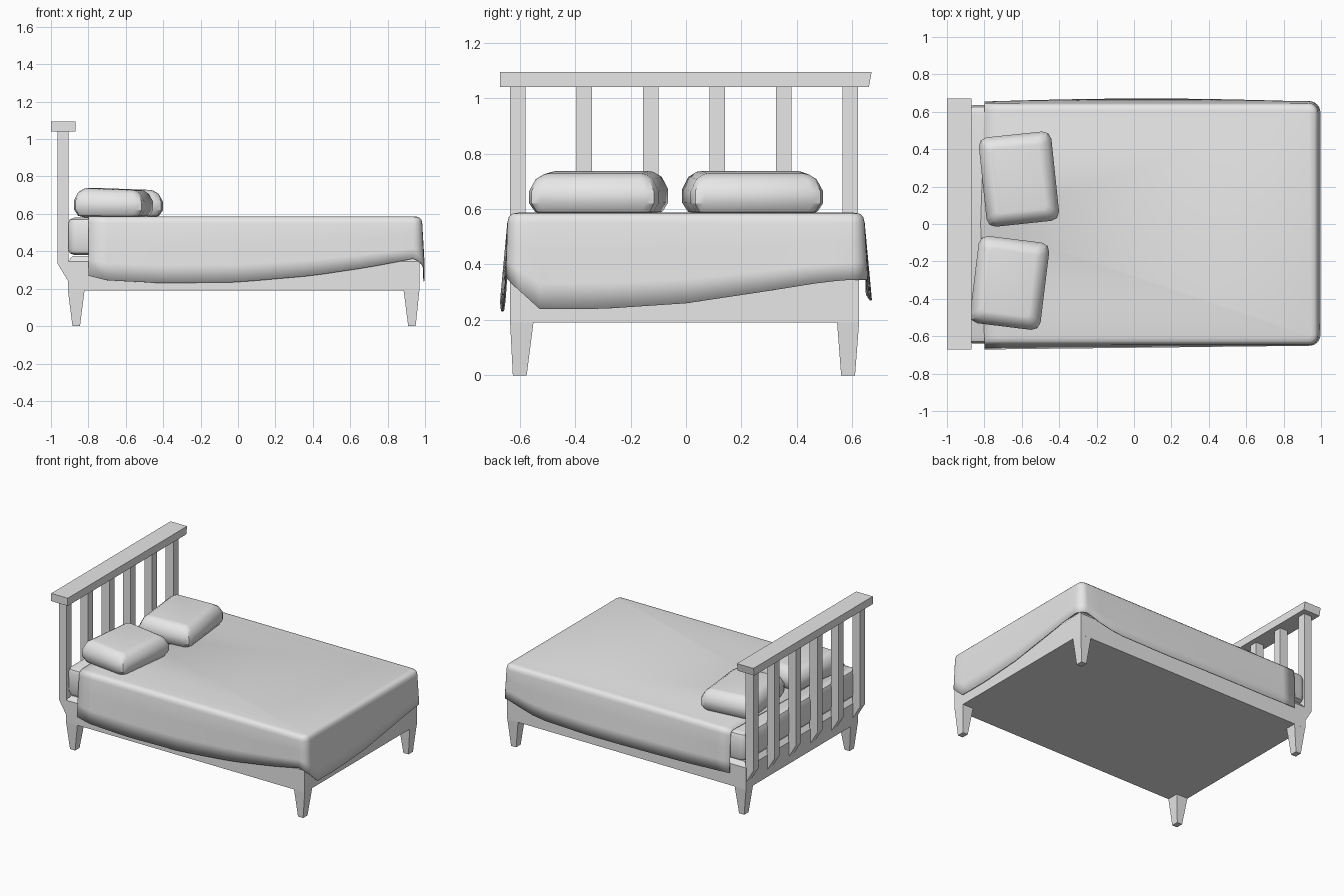
import bpy, bmesh, math
from mathutils import Matrix, Vector

if "Cube" in bpy.data.objects:
    bpy.data.objects.remove(bpy.data.objects["Cube"])

grey = bpy.data.materials.new("plain grey")
grey.diffuse_color = (0.8, 0.8, 0.8, 1)
grey.use_nodes = True
grey.node_tree.nodes["Principled BSDF"].inputs["Base Color"].default_value = grey.diffuse_color


def make(name, verts, faces, smooth=0):
    me = bpy.data.meshes.new(name)
    me.from_pydata(verts, [], faces)
    bm = bmesh.new()
    bm.from_mesh(me)
    bmesh.ops.recalc_face_normals(bm, faces=bm.faces)
    bm.to_mesh(me)
    bm.free()
    ob = bpy.data.objects.new(name, me)
    bpy.context.collection.objects.link(ob)
    me.materials.append(grey)
    if smooth:
        bpy.ops.object.select_all(action='DESELECT')
        ob.select_set(True)
        bpy.context.view_layer.objects.active = ob
        bpy.ops.object.shade_smooth_by_angle(angle=math.radians(smooth))
    return ob


def loft(name, rings, smooth=0):
    """Closed solid through rings with equal point counts."""
    n = len(rings[0])
    verts = [p for r in rings for p in r]
    faces = [(k*n + i, k*n + (i+1) % n, (k+1)*n + (i+1) % n, (k+1)*n + i)
             for k in range(len(rings) - 1) for i in range(n)]
    faces += [tuple(range(n)), tuple(range(len(verts) - n, len(verts)))]
    return make(name, verts, faces, smooth)


def rect(x0, x1, y0, y1, z):
    return [(x0, y0, z), (x1, y0, z), (x1, y1, z), (x0, y1, z)]


def box(name, x0, x1, y0, y1, z0, z1):
    return loft(name, [rect(x0, x1, y0, y1, z0), rect(x0, x1, y0, y1, z1)])


def rounded(hx, hy, r, z, steps=3):
    """Rounded rectangle ring about the origin."""
    pts = []
    for q, (sx, sy) in enumerate([(1, 1), (-1, 1), (-1, -1), (1, -1)]):
        for i in range(steps + 1):
            a = math.pi/2 * (q + i/steps)
            pts.append((sx*(hx-r) + r*math.cos(a), sy*(hy-r) + r*math.sin(a), z))
    return pts


def interp(table, t):
    for (a, u), (b, v) in zip(table, table[1:]):
        if t <= b:
            return u + (v-u) * max(0, (t-a)/(b-a))
    return table[-1][1]


# Frame with tapered legs
loft("frame", [rect(-.91, .97, -.635, .625, .19), rect(-.91, .97, -.635, .625, .345),
               rect(-.885, .95, -.61, .60, .375)])
for xn, xt, xb in (("head", (-.91, -.82), (-.885, -.845)), ("foot", (.885, .97), (.91, .95))):
    for yn, yt, yb in (("front", (-.635, -.55), (-.625, -.575)),
                       ("back", (.545, .625), (.56, .61))):
        loft(f"{xn}_{yn}_leg", [rect(*xb, *yb, 0), rect(*xt, *yt, .195)])

# Headboard slats with a slanted foot, and the top rail
for i in range(6):
    y = -.635 + .24*i
    profile = [(-.965, .335), (-.905, .235), (-.905, 1.045), (-.965, 1.045)]
    loft(f"headboard_slat_{i+1}", [[(x, yy, z) for x, z in profile] for yy in (y, y + .056)])
loft("headboard_rail", [rect(-1, -.87, -.672, .66, 1.04), rect(-1, -.87, -.672, .67, 1.095)])

# Mattress with rounded edges
mattress = [(.035, .38), (.01, .39), (0, .415), (0, .545), (.01, .57), (.035, .58)]
rings = [[(x + .025, y - .002, z) for x, y, _ in rounded(.935 - i, .637 - i, .05 - i, 0)]
         for i, z in mattress]
loft("mattress", rings, 40)

# Blanket: a U-shaped drape with a wavy hem
R, CX, CY = .05, .935, .595
front = [(-.8, .27), (-.7, .245), (-.4, .23), (0, .235), (.4, .27), (.7, .315), (.94, .36)]
foot = [(-.65, .355), (-.595, .265), (-.54, .24), (-.3, .24), (0, .26), (.3, .305),
        (.5, .337), (.6, .345)]
back = [(-.8, .29), (-.5, .28), (.3, .27), (.7, .28), (.94, .34)]
path = []  # base point, outward normal, hem height, flare
N = 18
for i in range(N):
    x = -.8 + (CX + .8) * i/N
    path.append((x, -CY, (0, -1), interp(front, x), .026 - .02*i/N))
for i in range(7):
    a = -math.pi/2 + math.pi/2 * i/6
    path.append((CX, -CY, (math.cos(a), math.sin(a)), .36 - .06*(i/6)**1.5, .006 + .006*i/6))
for i in range(1, N):
    y = -CY + 2*CY * i/N
    path.append((CX, y, (1, 0), interp(foot, y), .012))
for i in range(7):
    a = math.pi/2 * i/6
    path.append((CX, CY, (math.cos(a), math.sin(a)), .345, .012))
for i in range(1, N + 1):
    x = CX - (CX + .8) * i/N
    path.append((x, CY, (0, 1), interp(back, x), .01 + .016*math.sin(math.pi*i/N)))

rows = [(-.04, .587, 0), (-.018, .583, 0), (-.005, .571, 0), (0, .55, 0),
        (0, 0, .35), (0, 0, .7), (0, 0, 1)]
verts, faces, n = [], [], len(path)
for off, z, drop in rows:
    for bx, by, nrm, hem, flare in path:
        d = R + off + flare*drop
        verts.append((bx + nrm[0]*d, by + nrm[1]*d, z or .55 + (hem - .55)*drop))
for k in range(len(rows) - 1):
    faces += [(k*n + i, k*n + i + 1, (k+1)*n + i + 1, (k+1)*n + i) for i in range(n - 1)]
verts.append((-.82, 0, .587))   # slightly bowed head edge
faces.append(tuple(range(n)) + (len(verts) - 1,))
blanket = make("blanket", verts, faces, 40)
up = max(blanket.data.polygons, key=lambda p: p.area)
if up.normal.z < 0:
    blanket.data.flip_normals()
solid = blanket.modifiers.new("thickness", 'SOLIDIFY')
solid.thickness = .006
solid.offset = -1

# Pillows, sloping gently toward the foot
pillow = [(.05, .582), (.02, .59), (0, .622), (0, .668), (.022, .712), (.05, .73), (.065, .733)]
for name, cx, cy, hx, hy, turn in (("back_pillow", -.615, .24, .195, .24, 6),
                                   ("front_pillow", -.665, -.315, .19, .235, -7)):
    m = Matrix.Translation((cx, cy, 0)) @ Matrix.Rotation(math.radians(turn), 4, 'Z')
    rings = []
    for i, z in pillow:
        ring = rounded(hx - i, hy - i, .045 - i*.4, z, 2)
        tilt = .035 * (z - .58)/.15
        rings.append([tuple(m @ Vector((x, y, zz - tilt*x))) for x, y, zz in ring])
    loft(name, rings, 35)
